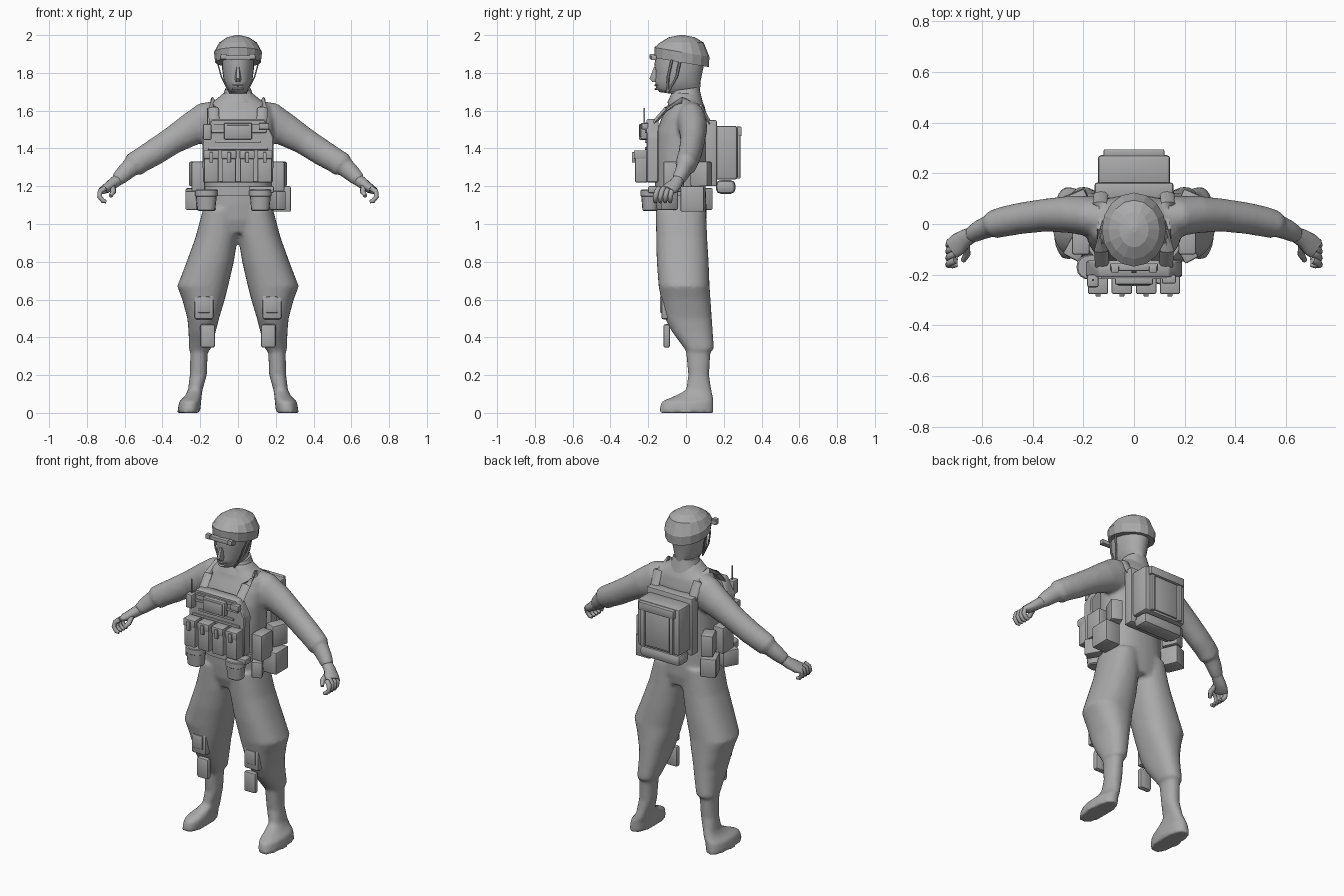
import bpy, bmesh, math
from mathutils import Vector, Matrix

GREY = bpy.data.materials.new("plain grey")
GREY.diffuse_color = (0.4, 0.4, 0.4, 1)


def finish(name, bm, smooth=None):
    bmesh.ops.recalc_face_normals(bm, faces=bm.faces)
    me = bpy.data.meshes.new(name)
    bm.to_mesh(me)
    bm.free()
    me.materials.append(GREY)
    ob = bpy.data.objects.new(name, me)
    bpy.context.collection.objects.link(ob)
    if smooth:
        bpy.ops.object.select_all(action='DESELECT')
        ob.select_set(True)
        bpy.context.view_layer.objects.active = ob
        bpy.ops.object.shade_smooth_by_angle(angle=math.radians(smooth))
    return ob


def skin(bm, rings):
    """Join point rings into a closed shell."""
    vs = [[bm.verts.new(p) for p in r] for r in rings]
    n = len(vs[0])
    for a, b in zip(vs, vs[1:]):
        for i in range(n):
            bm.faces.new((a[i], a[(i + 1) % n], b[(i + 1) % n], b[i]))
    bm.faces.new(vs[0][::-1])
    bm.faces.new(vs[-1])


def oval(n, power=2.3):
    out = []
    for i in range(n):
        c, s = math.cos(math.tau * i / n), math.sin(math.tau * i / n)
        out.append((math.copysign(abs(c) ** (2 / power), c), math.copysign(abs(s) ** (2 / power), s)))
    return out


def stack(bm, rows, side=1, n=28, power=2.3):
    """Loft of level ovals given as z, x0, x1, y0, y1."""
    skin(bm, [[(side * ((x0 + x1) / 2 + c * (x1 - x0) / 2), (y0 + y1) / 2 + s * (y1 - y0) / 2, z)
               for c, s in oval(n, power)] for z, x0, x1, y0, y1 in rows])


def limb(bm, rows, side=1, n=20):
    """Loft along a path given as x, y, z, level radius, upright radius."""
    pts = [Vector(r[:3]) for r in rows]
    rings = []
    for i, r in enumerate(rows):
        t = (pts[min(i + 1, len(pts) - 1)] - pts[max(i - 1, 0)]).normalized()
        ref = Vector((0, 1, 0)) if abs(t.y) < 0.9 else Vector((1, 0, 0))
        u = (ref - t * ref.dot(t)).normalized()
        v = t.cross(u)
        ring = [pts[i] + u * c * r[3] + v * s * r[4] for c, s in oval(n, 2)]
        rings.append([(side * p.x, p.y, p.z) for p in ring])
    skin(bm, rings)


def box(name, x0, x1, y0, y1, z0, z1, bevel=0.008, turn=0):
    bm = bmesh.new()
    bmesh.ops.create_cube(bm, size=1)
    bmesh.ops.scale(bm, vec=(x1 - x0, y1 - y0, z1 - z0), verts=bm.verts)
    if bevel:
        bmesh.ops.bevel(bm, geom=bm.edges[:], offset=bevel, segments=2, profile=0.5, affect='EDGES')
    bmesh.ops.rotate(bm, matrix=Matrix.Rotation(turn, 3, 'Z'), verts=bm.verts)
    bmesh.ops.translate(bm, vec=((x0 + x1) / 2, (y0 + y1) / 2, (z0 + z1) / 2), verts=bm.verts)
    return finish(name, bm, 35)


# Clothed body: torso, trousers, boots and sleeves fused into one skin
torso = [(.95, .15, -.13, .095), (1.02, .188, -.155, .108), (1.1, .183, -.163, .108), (1.2, .178, -.165, .104),
         (1.35, .185, -.168, .11), (1.48, .19, -.16, .115), (1.56, .192, -.13, .113), (1.62, .175, -.1, .1),
         (1.665, .11, -.085, .08), (1.695, .075, -.08, .065)]
leg = [(1.08, 0, .185, -.16, .106), (.93, .001, .225, -.158, .112), (.8, .022, .272, -.155, .12),
       (.67, .052, .322, -.145, .125), (.6, .07, .295, -.132, .13), (.5, .1, .268, -.112, .137),
       (.43, .118, .262, -.075, .142), (.37, .135, .26, -.03, .146), (.335, .145, .26, -.005, .147),
       (.325, .16, .252, .0, .13), (.2, .165, .255, .012, .122), (.12, .188, .265, .0, .135),
       (.09, .192, .28, -.06, .143), (.06, .195, .312, -.13, .145), (.01, .2, .32, -.143, .146), (0, .2, .32, -.143, .146)]
arm = [(.1, .02, 1.555, .08, .1), (.17, .03, 1.538, .08, .107), (.25, .038, 1.5, .074, .088), (.35, .035, 1.44, .065, .073),
       (.45, .022, 1.375, .062, .07), (.51, .01, 1.34, .06, .066), (.555, -.002, 1.31, .056, .066),
       (.562, -.005, 1.305, .046, .052), (.61, -.025, 1.262, .04, .045), (.645, -.045, 1.228, .034, .035)]
bm = bmesh.new()
stack(bm, [(z, -x, x, a, b) for z, x, a, b in torso])
for s in (1, -1):
    stack(bm, leg, s)
    limb(bm, arm, s)
body = finish("clothed_body", bm)
m = body.modifiers.new("fuse", 'REMESH')
m.mode, m.voxel_size, m.use_smooth_shade = 'VOXEL', 0.011, True
m = body.modifiers.new("soften", 'SMOOTH')
m.factor, m.iterations = 0.5, 5

# Hands with curled fingers, and boot soles
for s, side in ((1, "left"), (-1, "right")):
    bm = bmesh.new()
    limb(bm, [(.635, -.04, 1.235, .03, .032), (.665, -.055, 1.212, .036, .03), (.695, -.08, 1.19, .045, .026),
              (.718, -.098, 1.178, .042, .02)], s, 14)
    for i in range(4):
        y = -.065 - i * .026
        limb(bm, [(.705, y, 1.19, .014, .014), (.73, y - .012, 1.172, .014, .014), (.733, y - .018, 1.145, .013, .013),
                  (.715, y - .02, 1.122, .012, .012), (.698, y - .018, 1.118, .009, .009)], s, 8)
    limb(bm, [(.665, -.08, 1.2, .016, .016), (.66, -.12, 1.17, .015, .015), (.675, -.145, 1.148, .01, .01)], s, 8)
    finish(side + "_hand", bm, 50)

# Collar, open at the front
bm = bmesh.new()
stack(bm, [(1.64, -.1, .1, -.1, .09), (1.69, -.077, .077, -.083, .075), (1.715, -.068, .068, -.065, .07)])
for v in bm.verts:
    if v.co.z > 1.65:
        v.co.z += v.co.y * .15
finish("collar", bm, 40)

# Head and nose
bm = bmesh.new()
stack(bm, [(1.64, -.062, .062, -.06, .07), (1.69, -.06, .06, -.075, .072), (1.698, -.042, .042, -.14, .072),
           (1.72, -.062, .062, -.158, .075), (1.76, -.076, .076, -.164, .078), (1.81, -.083, .083, -.16, .088),
           (1.84, -.085, .085, -.168, .095), (1.89, -.085, .085, -.16, .095)], n=24, power=2.1)
skin(bm, [[(-.008, -.155, 1.83), (.008, -.155, 1.83), (.006, -.17, 1.83), (-.006, -.17, 1.83)],
          [(-.02, -.15, 1.765), (.02, -.15, 1.765), (.009, -.193, 1.77), (-.009, -.193, 1.77)],
          [(-.014, -.15, 1.75), (.014, -.15, 1.75), (.007, -.178, 1.752), (-.007, -.178, 1.752)]])
for z in (1.715, 1.735):
    limb(bm, [(-.03, -.15, z), (0, -.16, z), (.03, -.15, z)] and
         [(-.028, -.148, z, .006, .005), (0, -.16, z, .007, .006), (.028, -.148, z, .006, .005)], n=8)
finish("head", bm, 45)

# Faceted helmet with a tilted rim
bm = bmesh.new()
stack(bm, [(z, -a, a, -.022 - b, -.022 + b) for z, a, b in
           [(1.855, .121, .143), (1.91, .127, .146), (1.96, .1, .116), (1.988, .058, .07), (2, .01, .012)]],
      n=16, power=2)
for v in bm.verts:
    if v.co.z < 1.93:
        v.co.z -= (v.co.y + .022) * .17
finish("helmet", bm)
box("helmet_front_rail", -.095, .095, -.185, -.155, 1.868, 1.893, .005)
for s, side in ((1, "left"), (-1, "right")):
    box(side + "_rail_block", *sorted((s * .06, s * .09)), -.192, -.165, 1.872, 1.9, .004)
    for part, y in (("front", -.075), ("rear", -.03)):
        bm = bmesh.new()
        limb(bm, [(.113, y, 1.87, .008, .004), (.088, y - .02, 1.78, .008, .004), (.045, -.1, 1.695, .008, .004)], s, 6)
        finish(side + "_chin_strap_" + part, bm)

# Chest carrier: shaped plate, webbing, panel and shoulder straps
outline = [(-.185, 1.22), (.185, 1.22), (.19, 1.46), (.14, 1.555), (-.14, 1.555), (-.19, 1.46)]
bm = bmesh.new()
skin(bm, [[(x, y, z) for x, z in outline] for y in (-.21, -.145)])
bmesh.ops.bevel(bm, geom=bm.edges[:], offset=.006, segments=1, affect='EDGES')
finish("chest_plate", bm, 35)
for i, (w, z) in enumerate([(.13, 1.53), (.15, 1.49), (.12, 1.435), (.16, 1.4)]):
    box(f"webbing_{i}", -w, w, -.218, -.2, z - .007, z + .007, .002)
box("chest_panel", -.075, .075, -.24, -.2, 1.448, 1.535)
box("chest_panel_face", -.062, .062, -.245, -.23, 1.46, 1.523, .003)
for i, x in enumerate((-.142, -.048, .048, .142)):
    box(f"magazine_pouch_{i}", x - .038, x + .038, -.27, -.2, 1.22, 1.385)
    box(f"pouch_flap_{i}", x - .04, x + .04, -.276, -.2, 1.345, 1.39, .006)
    box(f"pouch_tab_{i}", x - .01, x + .01, -.286, -.265, 1.325, 1.38, .003)
box("radio", -.185, -.14, -.25, -.2, 1.445, 1.53)
box("radio_aerial", -.165, -.158, -.225, -.218, 1.52, 1.615, .001)
box("chest_torch", .11, .165, -.235, -.2, 1.5, 1.535, .006)
for s, side in ((1, "left"), (-1, "right")):
    bm = bmesh.new()
    limb(bm, [(.125, -.17, 1.535, .012, .028), (.13, -.105, 1.61, .012, .028), (.135, -.02, 1.645, .012, .028),
              (.135, .08, 1.62, .012, .028), (.13, .125, 1.53, .012, .028)], s, 8)
    finish(side + "_shoulder_strap", bm, 40)
    box(side + "_flank_pouch", *sorted((s * .175, s * .245)), -.12, -.01, 1.17, 1.33)
    # Knee and shin guards
    x0, x1 = sorted((s * .13, s * .23))
    box(side + "_knee_guard", x0, x1, -.13, -.08, .495, .63, .012)
    box(side + "_knee_guard_face", x0 + .018, x1 - .018, -.138, -.12, .53, .615, .005)
    box(side + "_shin_guard", *sorted((s * .122, s * .2)), -.12, -.085, .345, .47, .012)

# Belt and hip pouches
bm = bmesh.new()
stack(bm, [(z, -.19, .19, -.178, .09) for z in (1.15, 1.2)])
finish("belt", bm, 40)
box("belt_front_pad", .06, .19, -.2, -.14, 1.165, 1.2, .006)
for name, x, y in (("left_hip_canister", .118, -.19), ("right_hip_canister", -.168, -.17)):
    bm = bmesh.new()
    stack(bm, [(z, x - r, x + r, y - r * .85, y + r * .85) for z, r in
               ((1.07, .042), (1.075, .048), (1.145, .055), (1.148, .059), (1.178, .059), (1.182, .054))], n=16)
    finish(name, bm, 35)
box("left_front_pouch", .175, .235, -.15, -.05, 1.075, 1.175, .008, .5)
box("right_front_pouch", -.262, -.19, -.14, -.04, 1.075, 1.175, .008, -.5)
box("left_hip_box", .18, .28, -.03, .095, 1.065, 1.2)
box("right_hip_box", -.262, -.17, .02, .13, 1.075, 1.19, .008, .4)
box("left_rear_pouch", .175, .245, .03, .13, 1.2, 1.33, .008, -.4)
box("right_rear_pouch", -.245, -.175, .03, .13, 1.2, 1.33, .008, .4)

# Backpack with outer frame and bedroll
box("back_plate", -.155, .155, .1, .163, 1.2, 1.55)
box("backpack", -.143, .143, .15, .272, 1.235, 1.52, .014)
box("backpack_lid", -.12, .12, .265, .295, 1.465, 1.515, .006)
box("backpack_front_pocket", -.08, .08, .26, .28, 1.25, 1.47, .006)
for s, side in ((1, "left"), (-1, "right")):
    box(side + "_frame_bar", *sorted((s * .085, s * .11)), .262, .288, 1.24, 1.48, .005)
box("bedroll", -.138, .138, .158, .262, 1.16, 1.232, .025)
